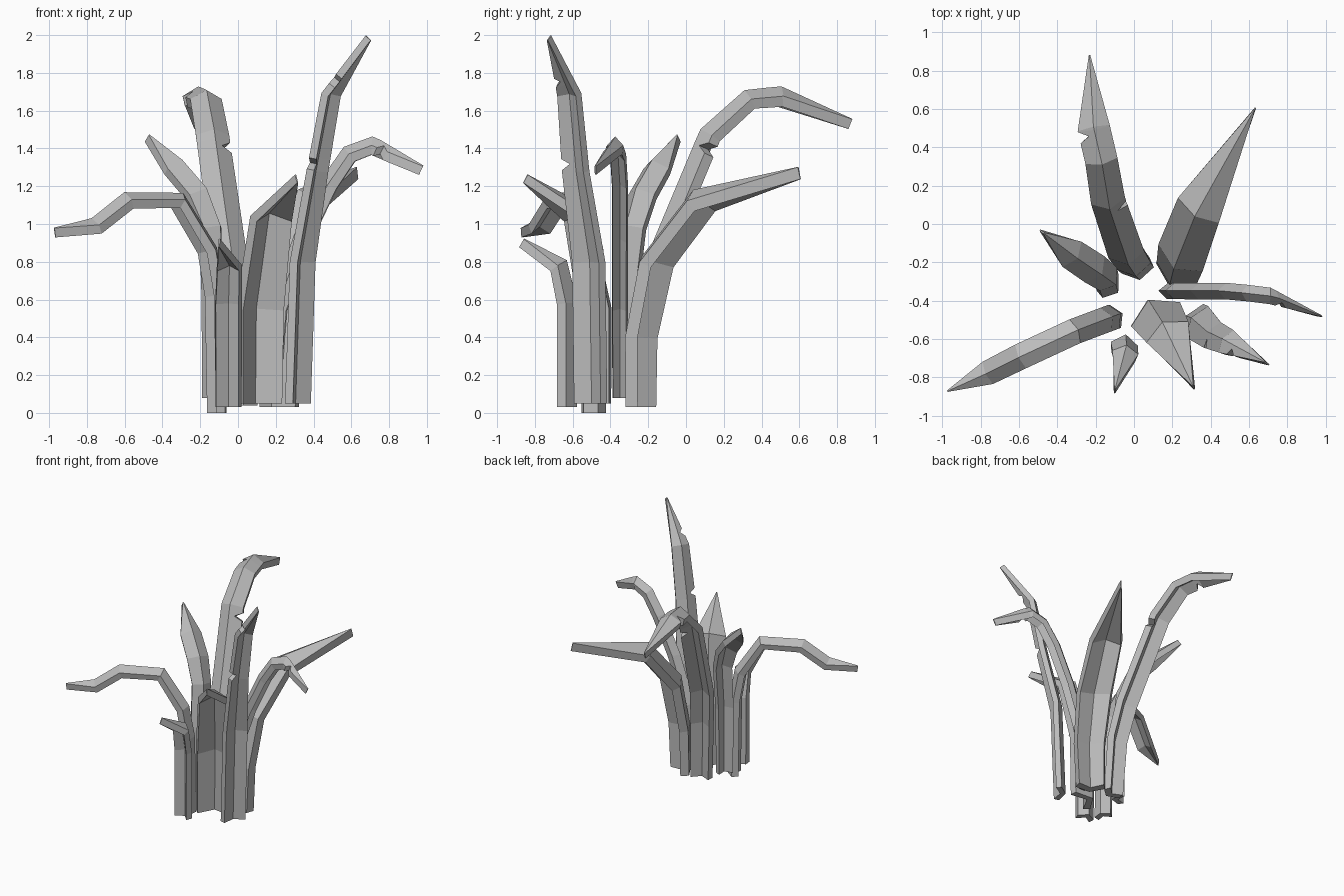
import bpy
import bmesh
from mathutils import Vector

cube = bpy.data.objects.get("Cube")
if cube:
    bpy.data.objects.remove(cube, do_unlink=True)

# One plain grey for every leaf
grey = bpy.data.materials.new("leaf_grey")
grey.use_nodes = True
colour = (0.5, 0.5, 0.5, 1)
grey.diffuse_color = colour
grey.node_tree.nodes["Principled BSDF"].inputs["Base Color"].default_value = colour

UP = Vector((0, 0, 1))


def add_nicks(rings, nicks):
    """Insert three rings per nick; the middle one is pulled in on one side."""
    out = []
    for i, (point, width) in enumerate(rings):
        out.append((point, width, width))
        for seg, t, side in nicks:
            if seg != i:
                continue
            nxt, nxt_width = rings[i + 1]
            step = 0.03 / (nxt - point).length
            for k in (-1, 0, 1):
                f = t + k * step
                w = width + (nxt_width - width) * f
                left = w * 0.4 if k == 0 and side > 0 else w
                right = w * 0.4 if k == 0 and side < 0 else w
                out.append((point.lerp(nxt, f), left, right))
    return out


def leaf(name, heading, path, fold=0.6, thick=0.05, nicks=()):
    """Sweep a folded, thick strip along a path of (x, y, z, half width)."""
    side = UP.cross(Vector((*heading, 0)).normalized())
    rings = [(Vector(p[:3]), p[3]) for p in path]
    rings = add_nicks(rings, nicks)
    pts = [r[0] for r in rings]
    bm = bmesh.new()
    loops = []
    for i, (p, left, right) in enumerate(rings):
        if i == 0:
            tangent = UP
        elif i == len(rings) - 1:
            tangent = (p - pts[i - 1]).normalized()
        else:
            tangent = ((p - pts[i - 1]).normalized()
                       + (pts[i + 1] - p).normalized()).normalized()
        inward = tangent.cross(side).normalized()
        top = (fold * max(left, right) + thick) / 2
        # Ridge faces the clump centre, the hollow faces outward
        section = [(0, top), (left, top - fold * left),
                   (left * 0.85, top - fold * left - thick),
                   (0, top - thick),
                   (-right * 0.85, top - fold * right - thick),
                   (-right, top - fold * right)]
        loops.append([bm.verts.new(p + side * a + inward * b) for a, b in section])
    for lower, upper in zip(loops, loops[1:]):
        for k in range(6):
            j = (k + 1) % 6
            bm.faces.new((lower[k], lower[j], upper[j], upper[k]))
    bm.faces.new(loops[0][::-1])
    bm.faces.new(loops[-1])
    bmesh.ops.recalc_face_normals(bm, faces=bm.faces)
    mesh = bpy.data.meshes.new(name)
    bm.to_mesh(mesh)
    bm.free()
    mesh.materials.append(grey)
    obj = bpy.data.objects.new(name, mesh)
    bpy.context.collection.objects.link(obj)


# Long drooping leaf on the right
leaf("right_drooping_leaf", (-0.9, -0.42), [
    (-0.1, -0.485, 0, 0.065), (-0.11, -0.485, 0.62, 0.068),
    (-0.15, -0.5, 0.86, 0.068), (-0.31, -0.56, 1.125, 0.068),
    (-0.59, -0.69, 1.125, 0.068), (-0.76, -0.775, 0.99, 0.064),
    (-0.97, -0.87, 0.955, 0.004)], thick=0.05)

# Short leaf at the front
leaf("front_short_leaf", (-0.15, -1), [
    (-0.05, -0.625, 0.03, 0.07), (-0.05, -0.625, 0.58, 0.072),
    (-0.045, -0.67, 0.78, 0.068), (-0.1, -0.87, 0.9, 0.004)], fold=0.7)

# Broad hooded leaf at the front
leaf("front_broad_leaf", (0.45, -0.9), [
    (0.1, -0.455, 0.05, 0.137), (0.105, -0.455, 0.55, 0.142),
    (0.17, -0.555, 1.05, 0.122), (0.31, -0.85, 1.24, 0.004)])

# Tallest leaf, front left
leaf("tall_leaf", (0.83, -0.56), [
    (0.305, -0.5, 0.05, 0.1), (0.33, -0.51, 0.8, 0.1),
    (0.41, -0.58, 1.28, 0.08), (0.485, -0.615, 1.69, 0.07),
    (0.69, -0.725, 1.985, 0.004)],
    fold=0.4, thick=0.04, nicks=[(2, 0.1, -1), (3, 0.25, -1)])

# Narrow arching leaf on the left
leaf("left_arching_leaf", (1, -0.06), [
    (0.175, -0.35, 0.08, 0.04), (0.21, -0.35, 0.55, 0.042),
    (0.34, -0.35, 0.92, 0.043), (0.48, -0.35, 1.21, 0.043),
    (0.59, -0.36, 1.37, 0.043), (0.71, -0.375, 1.415, 0.043),
    (0.97, -0.48, 1.285, 0.004)], fold=1.1, nicks=[(5, 0.2, -1)])

# Pointed leaf, back right
leaf("back_right_leaf", (-0.8, 0.6), [
    (-0.12, -0.33, 0.08, 0.065), (-0.12, -0.33, 0.62, 0.07),
    (-0.13, -0.29, 0.98, 0.075), (-0.2, -0.24, 1.16, 0.085),
    (-0.32, -0.16, 1.3, 0.082), (-0.48, -0.04, 1.455, 0.004)],
    fold=0.7, thick=0.045)

# Tall bent leaf at the back
leaf("back_tall_leaf", (-0.2, 1), [
    (0.02, -0.24, 0.04, 0.085), (0, -0.22, 0.5, 0.09),
    (-0.04, -0.16, 0.8, 0.095), (-0.135, 0.12, 1.47, 0.09),
    (-0.17, 0.33, 1.66, 0.085), (-0.21, 0.5, 1.675, 0.085),
    (-0.23, 0.87, 1.53, 0.004)],
    fold=0.6, thick=0.055, nicks=[(2, 0.9, -1), (4, 0.8, 1)])

# Broad spear-shaped leaf, back left
leaf("back_left_broad_leaf", (0.52, 0.85), [
    (0.21, -0.26, 0.03, 0.11), (0.22, -0.26, 0.4, 0.12),
    (0.24, -0.18, 0.8, 0.135), (0.335, 0.07, 1.125, 0.125),
    (0.63, 0.6, 1.27, 0.004)], fold=0.55, thick=0.065)
